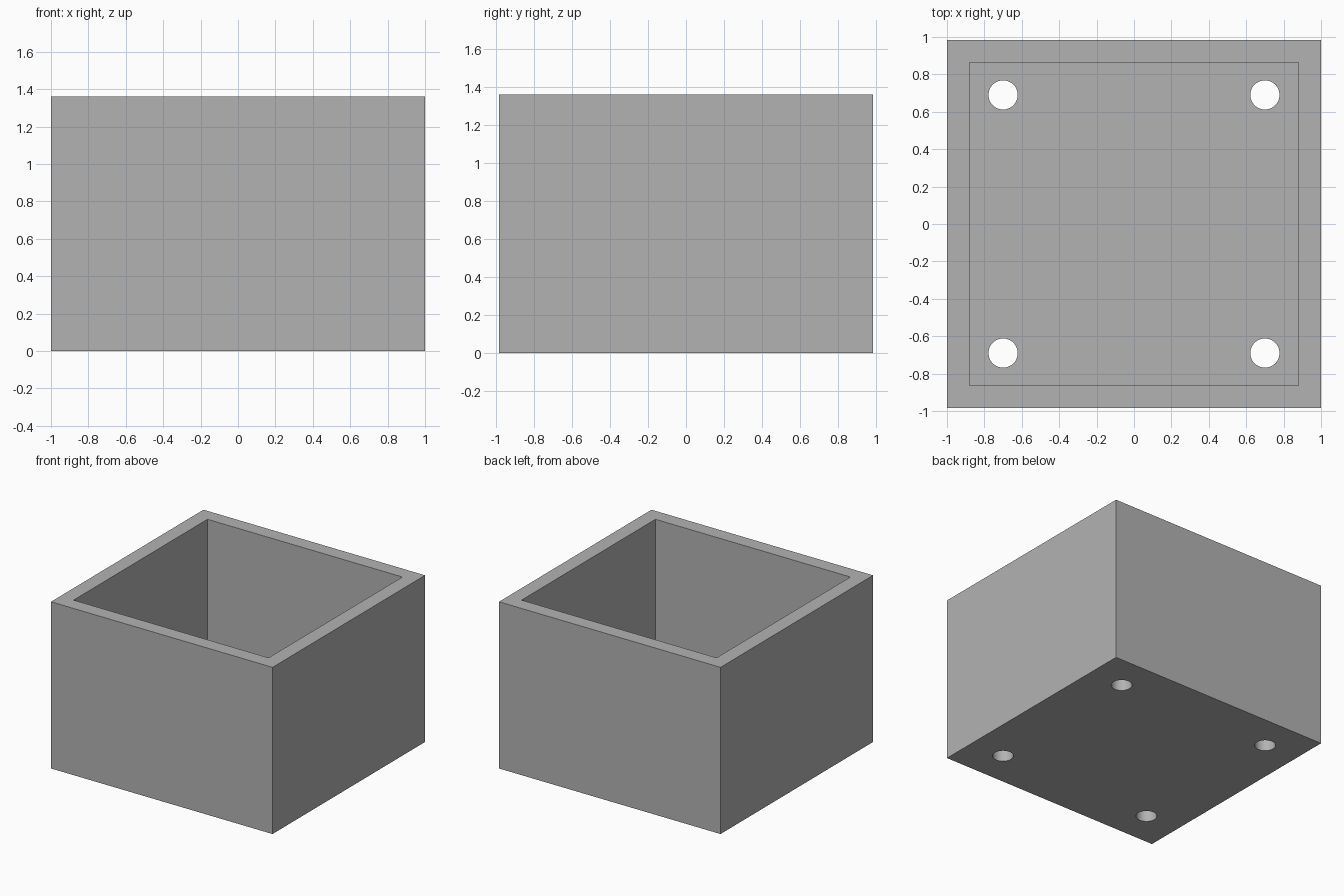
import bpy

cube = bpy.data.objects.get("Cube")
if cube:
    bpy.data.objects.remove(cube, do_unlink=True)

WIDTH, DEPTH, HEIGHT = 2.0, 1.966, 1.36
WALL = 0.12
HOLE_X, HOLE_Y, HOLE_RADIUS = 0.70, 0.69, 0.078

grey = bpy.data.materials.new("plain_grey")
grey.use_nodes = True
colour = (0.45, 0.45, 0.45, 1)
grey.diffuse_color = colour
grey.node_tree.nodes["Principled BSDF"].inputs["Base Color"].default_value = colour


def block(name, size, bottom):
    """Add a box of the given size standing at height bottom."""
    bpy.ops.mesh.primitive_cube_add(size=1, location=(0, 0, bottom + size[2] / 2))
    obj = bpy.context.object
    obj.name = name
    obj.scale = size
    bpy.ops.object.transform_apply(location=True, rotation=False, scale=True)
    obj.data.materials.append(grey)
    return obj


def cut(target, cutter):
    """Subtract cutter from target, then discard the cutter."""
    cutter.hide_render = True
    mod = target.modifiers.new("cut", 'BOOLEAN')
    mod.operation = 'DIFFERENCE'
    mod.solver = 'EXACT'
    mod.object = cutter
    bpy.context.view_layer.objects.active = target
    bpy.ops.object.modifier_apply(modifier=mod.name)
    bpy.data.objects.remove(cutter, do_unlink=True)


# Open box: outer block with the inside hollowed out from above
box = block("open_box", (WIDTH, DEPTH, HEIGHT), 0)
cut(box, block("cavity", (WIDTH - 2 * WALL, DEPTH - 2 * WALL, HEIGHT), WALL))

# Round holes through the floor, one near each corner
for x in (-HOLE_X, HOLE_X):
    for y in (-HOLE_Y, HOLE_Y):
        bpy.ops.mesh.primitive_cylinder_add(
            vertices=48, radius=HOLE_RADIUS, depth=WALL * 3, location=(x, y, WALL / 2))
        drill = bpy.context.object
        drill.data.materials.append(grey)
        cut(box, drill)

# Smooth hole walls, crisp box edges
bpy.ops.object.select_all(action='DESELECT')
box.select_set(True)
bpy.context.view_layer.objects.active = box
bpy.ops.object.shade_smooth_by_angle()
